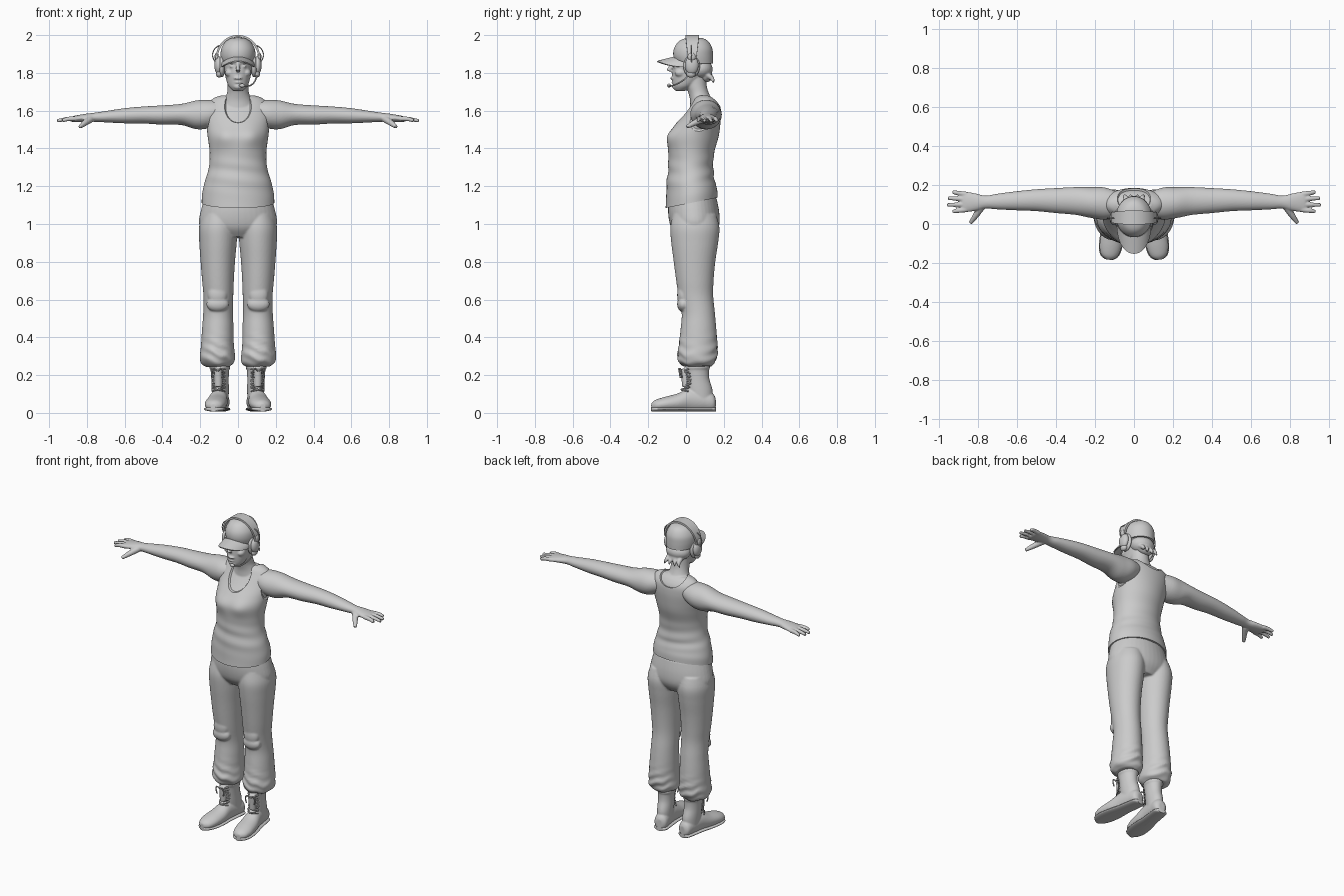
import bpy, bmesh, math
from mathutils import Vector, Matrix

if "Cube" in bpy.data.objects:
    bpy.data.objects.remove(bpy.data.objects["Cube"])

grey = bpy.data.materials.new("plain grey")
grey.use_nodes = True
grey.diffuse_color = (0.6, 0.6, 0.6, 1)
grey.node_tree.nodes["Principled BSDF"].inputs["Base Color"].default_value = (0.6, 0.6, 0.6, 1)


# ---------- helpers ----------
def skin(bm, rings):
    """Bridge rings of points into a closed tube."""
    rows = [[bm.verts.new(p) for p in ring] for ring in rings]
    n = len(rows[0])
    for a, b in zip(rows, rows[1:]):
        for i in range(n):
            bm.faces.new((a[i], a[(i + 1) % n], b[(i + 1) % n], b[i]))
    bm.faces.new(rows[0][::-1])
    bm.faces.new(rows[-1])


def spline(keys, steps):
    """Smooth interpolation through tuples of numbers."""
    out = []
    for i in range(len(keys) - 1):
        p0, p1, p2, p3 = (keys[max(0, min(len(keys) - 1, i + k))] for k in (-1, 0, 1, 2))
        for s in range(steps):
            t = s / steps
            out.append([b + t * (c - a) / 2 + t * t * (2 * a - 5 * b + 4 * c - d) / 2
                        + t ** 3 * (3 * b - a - 3 * c + d) / 2
                        for a, b, c, d in zip(p0, p1, p2, p3)])
    return out + [list(keys[-1])]


def loft(bm, keys, axis="z", seg=40, steps=5, mirror=1):
    """Ellipse rings: position on axis, two centre values, two radii."""
    rings = []
    for t, a, b, ra, rb in spline(keys, steps):
        ring = []
        for i in range(seg):
            w = math.tau * i / seg
            u, v = a + ra * math.cos(w), b + rb * math.sin(w)
            p = {"z": (u, v, t), "x": (t, u, v), "y": (u, t, v)}[axis]
            ring.append((p[0] * mirror, p[1], p[2]))
        rings.append(ring)
    skin(bm, rings)


def tube(bm, pts, radii, seg=12, steps=4):
    path = spline([(*p, r) for p, r in zip(pts, radii)], steps)
    rings = []
    for i, q in enumerate(path):
        d = Vector(path[min(i + 1, len(path) - 1)][:3]) - Vector(path[max(i - 1, 0)][:3])
        rot = d.to_track_quat("Z", "Y")
        rings.append([Vector(q[:3]) + rot @ Vector((q[3] * math.cos(math.tau * k / seg),
                      q[3] * math.sin(math.tau * k / seg), 0)) for k in range(seg)])
    skin(bm, rings)


def ball(bm, centre, radii):
    bmesh.ops.create_uvsphere(bm, u_segments=32, v_segments=20, radius=1,
                              matrix=Matrix.Translation(centre) @ Matrix.Diagonal((*radii, 1)))


def bake(ob):
    """Apply all modifiers, then shade and colour."""
    bpy.context.view_layer.update()
    graph = bpy.context.evaluated_depsgraph_get()
    mesh = bpy.data.meshes.new_from_object(ob.evaluated_get(graph))
    ob.modifiers.clear()
    ob.data = mesh
    mesh.materials.clear()
    mesh.materials.append(grey)
    mesh.shade_smooth()
    mesh.set_sharp_from_angle(angle=math.radians(40))


def finish(bm, name, voxel=0, smooth=2, thick=0, cutters=()):
    bmesh.ops.recalc_face_normals(bm, faces=bm.faces)
    mesh = bpy.data.meshes.new(name)
    bm.to_mesh(mesh)
    bm.free()
    ob = bpy.data.objects.new(name, mesh)
    bpy.context.collection.objects.link(ob)
    if voxel:
        m = ob.modifiers.new("fuse", "REMESH")
        m.mode, m.voxel_size = "VOXEL", voxel
        m = ob.modifiers.new("soften", "SMOOTH")
        m.factor, m.iterations = 0.5, smooth
    if thick:
        m = ob.modifiers.new("thickness", "SOLIDIFY")
        m.thickness, m.offset = thick, 0
    for c in cutters:
        m = ob.modifiers.new("cut", "BOOLEAN")
        m.operation, m.solver, m.object = "DIFFERENCE", "EXACT", c
    bake(ob)
    for c in cutters:
        bpy.data.objects.remove(c)
    return ob


def sheet(name, f, nu, nv, thick):
    bm = bmesh.new()
    g = [[bm.verts.new(f(i / nu, j / nv)) for j in range(nv + 1)] for i in range(nu + 1)]
    for i in range(nu):
        for j in range(nv):
            bm.faces.new((g[i][j], g[i + 1][j], g[i + 1][j + 1], g[i][j + 1]))
    return finish(bm, name, thick=thick)


def shape_bust(bm):
    for v in bm.verts:
        x, y, z = v.co
        if y < 0.03:
            v.co.y -= 0.014 * math.exp(-((abs(x) - 0.075) / 0.05) ** 2 - ((z - 1.465) / 0.055) ** 2)


# ---------- body: torso, neck, head, arms and hands fused ----------
torso = [(1.10, 0, .03, .192, .138), (1.15, 0, .03, .19, .135), (1.22, 0, .025, .176, .127),
         (1.30, 0, .025, .154, .119), (1.38, 0, .028, .15, .122), (1.46, 0, .038, .16, .134),
         (1.52, 0, .06, .166, .121), (1.58, 0, .085, .17, .10), (1.63, 0, .1, .163, .08),
         (1.665, 0, .1, .13, .058), (1.68, 0, .1, .09, .035)]
body = bmesh.new()
loft(body, [(z - .006, x, y, rx - .009, ry - .009) for z, x, y, rx, ry in torso[3:]])
shape_bust(body)
loft(body, [(1.60, 0, .09, .10, .07), (1.65, 0, .082, .076, .06), (1.69, 0, .068, .059, .054),
            (1.73, 0, .055, .055, .055), (1.79, 0, .045, .055, .06)])
loft(body, [(1.705, 0, -.03, .025, .028), (1.73, 0, -.012, .05, .056), (1.77, 0, .01, .064, .083),
            (1.82, 0, .026, .074, .098), (1.88, 0, .033, .08, .099), (1.94, 0, .038, .068, .085),
            (1.965, 0, .04, .03, .04)])
tube(body, [(0, -.066, 1.852), (0, -.082, 1.83), (0, -.092, 1.81)], [.008, .01, .014])
ball(body, (0, -.07, 1.772), (.024, .014, .007))
ball(body, (0, -.064, 1.75), (.021, .013, .007))
ball(body, (0, -.052, 1.728), (.026, .022, .018))
ball(body, (0, -.062, 1.856), (.052, .014, .009))
for s in (1, -1):
    ball(body, (s * .03, -.057, 1.834), (.015, .012, .008))
    ball(body, (s * .045, -.03, 1.80), (.024, .03, .022))
    loft(body, [(.07, .10, 1.60, .06, .05), (.15, .105, 1.583, .082, .074), (.22, .11, 1.578, .079, .076),
                (.30, .118, 1.58, .071, .056), (.40, .12, 1.577, .064, .051), (.50, .122, 1.577, .056, .045),
                (.60, .119, 1.573, .049, .04), (.70, .115, 1.568, .04, .03), (.76, .112, 1.565, .033, .024),
                (.81, .112, 1.562, .044, .021), (.87, .113, 1.556, .053, .016), (.885, .113, 1.554, .045, .01)],
         "x", mirror=s)
    for y0, y1, tip in ((.073, .064, .93), (.10, .098, .958), (.127, .132, .953), (.153, .164, .93)):
        tube(body, [(s * .86, y0, 1.557), (s * .9, (y0 + y1) / 2, 1.556), (s * tip, y1, 1.547)],
             [.013, .012, .009])
    tube(body, [(s * .78, .09, 1.556), (s * .81, .045, 1.535), (s * .838, .005, 1.514)], [.02, .016, .01])
finish(body, "body", voxel=.005)

# ---------- tank top with neck and arm openings ----------
cutters = []
for name, c, r in (("neck_cut", (0, -.06, 1.67), (.097, .145, .135)),
                   ("nape_cut", (0, .15, 1.70), (.092, .11, .085)),
                   ("arm_cut_left", (.245, .1, 1.57), (.11, .16, .13)),
                   ("arm_cut_right", (-.245, .1, 1.57), (.11, .16, .13))):
    bm = bmesh.new()
    ball(bm, c, r)
    cutters.append(finish(bm, name))
    cutters[-1].hide_render = True
top = bmesh.new()
loft(top, torso, seg=64, steps=7)
shape_bust(top)
for v in top.verts:
    x, y, z = v.co
    low = max(0, min(1, (1.27 - z) / .15))
    v.co.z += low * (.2 * (y - .03) + .012)
    v.co.y += .003 * math.sin(z * 75 + x * 9) * math.exp(-((z - 1.27) / .08) ** 2)
finish(top, "tank_top", cutters=cutters)

# ---------- trousers with knee pads and gathered cuffs ----------
trousers = bmesh.new()
loft(trousers, [(.93, 0, .05, .12, .09), (.97, 0, .047, .19, .12), (1.01, 0, .045, .207, .133),
                (1.07, 0, .04, .197, .135), (1.14, 0, .035, .178, .126)])
for s in (1, -1):
    loft(trousers, [(.245, .107, .063, .062, .07), (.265, .108, .06, .088, .092), (.30, .109, .06, .093, .104),
                    (.36, .109, .064, .087, .102), (.45, .107, .066, .083, .094), (.53, .105, .065, .079, .088),
                    (.62, .104, .052, .079, .092), (.70, .106, .047, .084, .099), (.80, .107, .045, .091, .110),
                    (.90, .106, .046, .099, .124), (.98, .105, .047, .102, .130), (1.05, .10, .045, .09, .115)],
         mirror=s)
    ball(trousers, (s * .108, -.015, .575), (.06, .032, .04))
    ball(trousers, (s * .108, -.015, .625), (.052, .032, .06))
for v in trousers.verts:
    x, y, z = v.co
    fold = math.exp(-((z - .31) / .07) ** 2)
    v.co.y += .005 * fold * math.sin(z * 110 + x * 45)
    v.co.z += .006 * fold * math.sin(x * 60 + y * 50)
finish(trousers, "trousers", voxel=.006, smooth=3)

# ---------- boots ----------
for s, side in ((1, "left"), (-1, "right")):
    place = Matrix.Translation((s * .096, .06, 0)) @ Matrix.Rotation(s * math.radians(8), 4, "Z")
    foot = [(.097, 0, .05, .02, .03), (.08, 0, .056, .04, .048), (.03, 0, .064, .044, .056),
            (-.04, 0, .068, .047, .062), (-.11, 0, .054, .056, .047), (-.18, 0, .046, .056, .037),
            (-.225, 0, .04, .042, .028), (-.245, 0, .036, .015, .015)]
    boot = bmesh.new()
    loft(boot, foot, "y")
    loft(boot, [(.05, 0, .025, .042, .055), (.12, 0, .015, .045, .066), (.18, 0, .004, .046, .06),
                (.225, 0, .0, .049, .062), (.24, 0, .0, .055, .067), (.265, 0, 0, .05, .062)])
    tube(boot, [(0, -.06, .14), (0, -.064, .19), (0, -.07, .235)], [.022, .022, .02])
    sole = bmesh.new()
    loft(sole, [(y, x, .02, rx + .004, .013) for y, x, z, rx, rz in foot], "y")
    laces = bmesh.new()
    for i in range(6):
        z = .115 + .02 * i
        y = -.082 + .016 * math.sin(i * .6)
        for d in (1, -1):
            tube(laces, [(-d * .034, y + .028, z), (0, y - .004, z + .008), (d * .034, y + .028, z + .016)],
                 [.004] * 3, seg=8)
    for d in (1, -1):
        tube(laces, [(0, -.084, .22), (d * .022, -.095, .235), (d * .032, -.09, .21), (d * .025, -.088, .185)],
             [.004] * 4, seg=8)
    for bm, part, vox in ((boot, "boot", .005), (sole, "sole", 0), (laces, "laces", 0)):
        bm.transform(place)
        finish(bm, side + "_" + part, voxel=vox)

# ---------- cap and hair ----------
cap = bmesh.new()
loft(cap, [(1.85, 0, .045, .086, .098), (1.89, 0, .038, .092, .105), (1.93, 0, .038, .088, .101),
           (1.965, 0, .04, .067, .08), (1.982, 0, .042, .04, .05), (1.988, 0, .042, .006, .008)])
ball(cap, (0, .042, 1.987), (.008, .008, .005))
finish(cap, "cap")


def visor(u, v):
    a = (u - .5) * math.pi * .94
    reach = .012 + v * .085 * math.cos(a) ** .6
    return (.086 * math.sin(a), .035 - .09 * math.cos(a) - reach,
            1.882 - .022 * v - .03 * math.sin(a) ** 2)


sheet("cap_visor", visor, 28, 8, .007)
hair = bmesh.new()
ball(hair, (0, .075, 1.82), (.078, .066, .055))
ball(hair, (0, .105, 1.785), (.05, .035, .035))
for x in (-.04, -.015, .015, .04):
    tube(hair, [(x, .11, 1.79), (x * 1.1, .138, 1.77), (x * 1.4, .146, 1.745)], [.016, .012, .003])
finish(hair, "hair", voxel=.005)


# ---------- headset ----------
def band(u, v):
    a = math.pi * u
    width = .022 + .014 * math.sin(a)
    return (.113 * math.cos(a), .033 + width * (2 * v - 1), 1.875 + .12 * math.sin(a))


sheet("headset_band", band, 40, 4, .011)
for s, side in ((1, "left"), (-1, "right")):
    cup = bmesh.new()
    ball(cup, (s * .085, .03, 1.835), (.018, .044, .058))
    ball(cup, (s * .103, .03, 1.84), (.022, .036, .048))
    ball(cup, (s * .113, .03, 1.885), (.011, .022, .022))
    ball(cup, (s * .1, .026, 1.795), (.017, .024, .02))
    finish(cup, side + "_ear_cup")
    wire = bmesh.new()
    tube(wire, [(s * .1, .03, 1.945), (s * .125, .03, 1.925), (s * .135, .03, 1.89), (s * .12, .03, 1.855)],
         [.003] * 4, seg=8)
    finish(wire, side + "_headset_wire")
mic = bmesh.new()
tube(mic, [(.1, .02, 1.795), (.09, -.02, 1.757), (.065, -.07, 1.733), (.03, -.092, 1.73)], [.005, .004, .004, .004])
ball(mic, (.022, -.09, 1.733), (.016, .01, .01))
finish(mic, "microphone")
